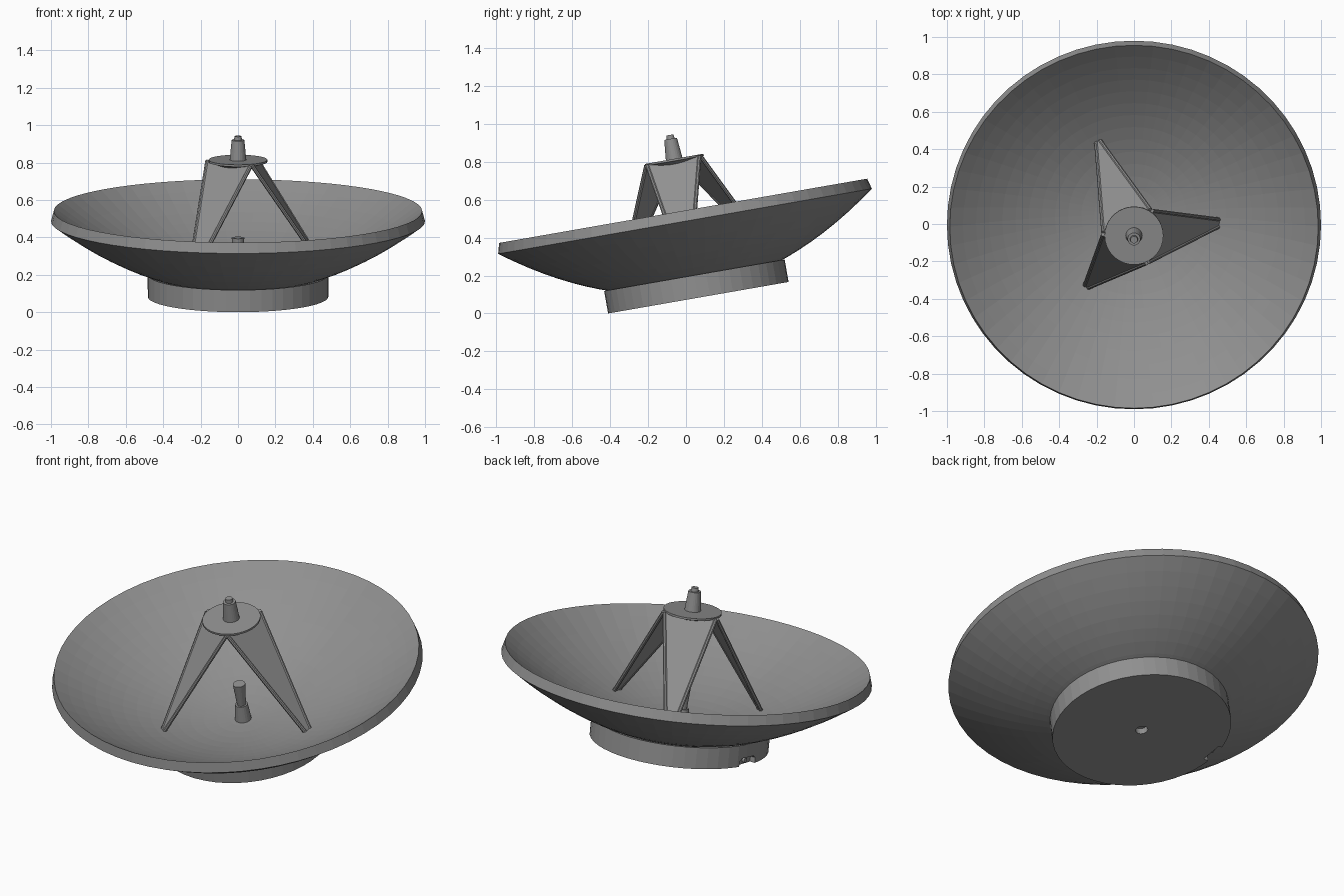
import bpy, bmesh, math
from mathutils import Matrix, Vector

if "Cube" in bpy.data.objects:
    bpy.data.objects.remove(bpy.data.objects["Cube"])

# Everything is built around a local z axis, then tilted back as one
TILT = Matrix.Translation((0, 0.065, 0.083)) @ Matrix.Rotation(math.radians(9.9), 4, 'X')

# Dark grey used on every part
GREY = bpy.data.materials.new("dark_grey")
GREY.diffuse_color = (0.28, 0.28, 0.28, 1)
GREY.use_nodes = True
GREY.node_tree.nodes["Principled BSDF"].inputs["Base Color"].default_value = GREY.diffuse_color


def make(name, bm):
    bmesh.ops.recalc_face_normals(bm, faces=bm.faces)
    me = bpy.data.meshes.new(name)
    bm.to_mesh(me)
    bm.free()
    me.materials.append(GREY)
    ob = bpy.data.objects.new(name, me)
    ob.matrix_world = TILT
    bpy.context.collection.objects.link(ob)
    return ob


def lathe(name, profile, sides):
    bm = bmesh.new()
    vs = [bm.verts.new((r, 0, z)) for r, z in profile]
    es = [bm.edges.new(p) for p in zip(vs, vs[1:])]
    bmesh.ops.spin(bm, geom=vs + es, axis=(0, 0, 1), cent=(0, 0, 0),
                   angle=math.tau, steps=sides, use_duplicate=False)
    bmesh.ops.remove_doubles(bm, verts=bm.verts, dist=1e-5)
    return make(name, bm)


def polar(r, deg, z):
    a = math.radians(deg)
    return Vector((r * math.cos(a), r * math.sin(a), z))


def prism(name, pts, depth):
    # extrude a planar polygon evenly to both sides of its plane
    n = (pts[1] - pts[0]).cross(pts[2] - pts[0]).normalized() * depth / 2
    bm = bmesh.new()
    a = [bm.verts.new(p + n) for p in pts]
    b = [bm.verts.new(p - n) for p in pts]
    bm.faces.new(a)
    bm.faces.new(b[::-1])
    for i in range(len(pts)):
        j = (i + 1) % len(pts)
        bm.faces.new((a[i], b[i], b[j], a[j]))
    return make(name, bm)


def rod(name, p, q, radius, sides=8):
    d = q - p
    m = Matrix.Translation((p + q) / 2) @ d.to_track_quat('Z', 'Y').to_matrix().to_4x4()
    bm = bmesh.new()
    bmesh.ops.create_cone(bm, cap_ends=True, segments=sides, radius1=radius,
                          radius2=radius, depth=d.length, matrix=m)
    return make(name, bm)


def cut(ob, cutter):
    cutter.hide_render = True
    mod = ob.modifiers.new("cut", 'BOOLEAN')
    mod.object = cutter
    mod.solver = 'EXACT'
    bpy.context.view_layer.objects.active = ob
    bpy.ops.object.modifier_apply(modifier=mod.name)
    bpy.data.objects.remove(cutter)


# Parabolic dish shell with a bevelled rim
radii = [i / 14 for i in range(15)]
outer = [(r, 0.038 + 0.371 * r * r) for r in radii]
inner = [(0.985 * r, 0.095 + 0.37 * r * r) for r in radii]
lathe("dish", outer + inner[::-1], 60)

# Base drum with a centre socket and a cable notch on the left side
base = lathe("base", [(0, 0), (0.483, 0), (0.483, 0.12), (0.25, 0.08), (0, 0.06)], 48)
cut(base, rod("socket_cutter", Vector((0, 0, -0.05)), Vector((0, 0, 0.035)), 0.033, 16))
notch = [Vector((-0.49, 0.045 + y, z)) for y, z in
         [(-0.065, -0.02), (0.065, -0.02), (0.065, 0.03), (0.045, 0.045), (-0.045, 0.045), (-0.065, 0.03)]]
cut(base, prism("notch_cutter", notch, 0.08))
rod("cable_socket", Vector((-0.43, 0.045, 0.022)), Vector((-0.465, 0.045, 0.022)), 0.014, 12)

# Central feed horn
lathe("feed_horn", [(0, 0.08), (0.046, 0.08), (0.034, 0.19), (0.024, 0.19),
                    (0.034, 0.32), (0, 0.32)], 20)

# Secondary reflector: flat top plate with a shallow dome below
lathe("secondary_reflector", [(0, 0.7), (0.05, 0.703), (0.1, 0.713), (0.14, 0.728),
                              (0.157, 0.732), (0.157, 0.743), (0, 0.743)], 36)
# Receiver cone on top
lathe("receiver", [(0, 0.735), (0.045, 0.735), (0.034, 0.85), (0.021, 0.85),
                   (0.019, 0.871), (0, 0.871)], 24)

# Three tapering panel legs with a rod along each edge
for k, (az, half) in enumerate([(-4, 2.5), (115, 1.4), (236, 1.4)]):
    mid = -4 + 120 * k
    foot_a, foot_b = polar(0.455, az - half, 0.168), polar(0.455, az + half, 0.168)
    top_a, top_b = polar(0.165, mid - 58, 0.733), polar(0.165, mid + 58, 0.733)
    prism(f"leg_panel_{k + 1}", [foot_a, foot_b, top_b, top_a], 0.012)
    rod(f"leg_rod_{k + 1}_a", foot_a, top_a, 0.011)
    rod(f"leg_rod_{k + 1}_b", foot_b, top_b, 0.011)
